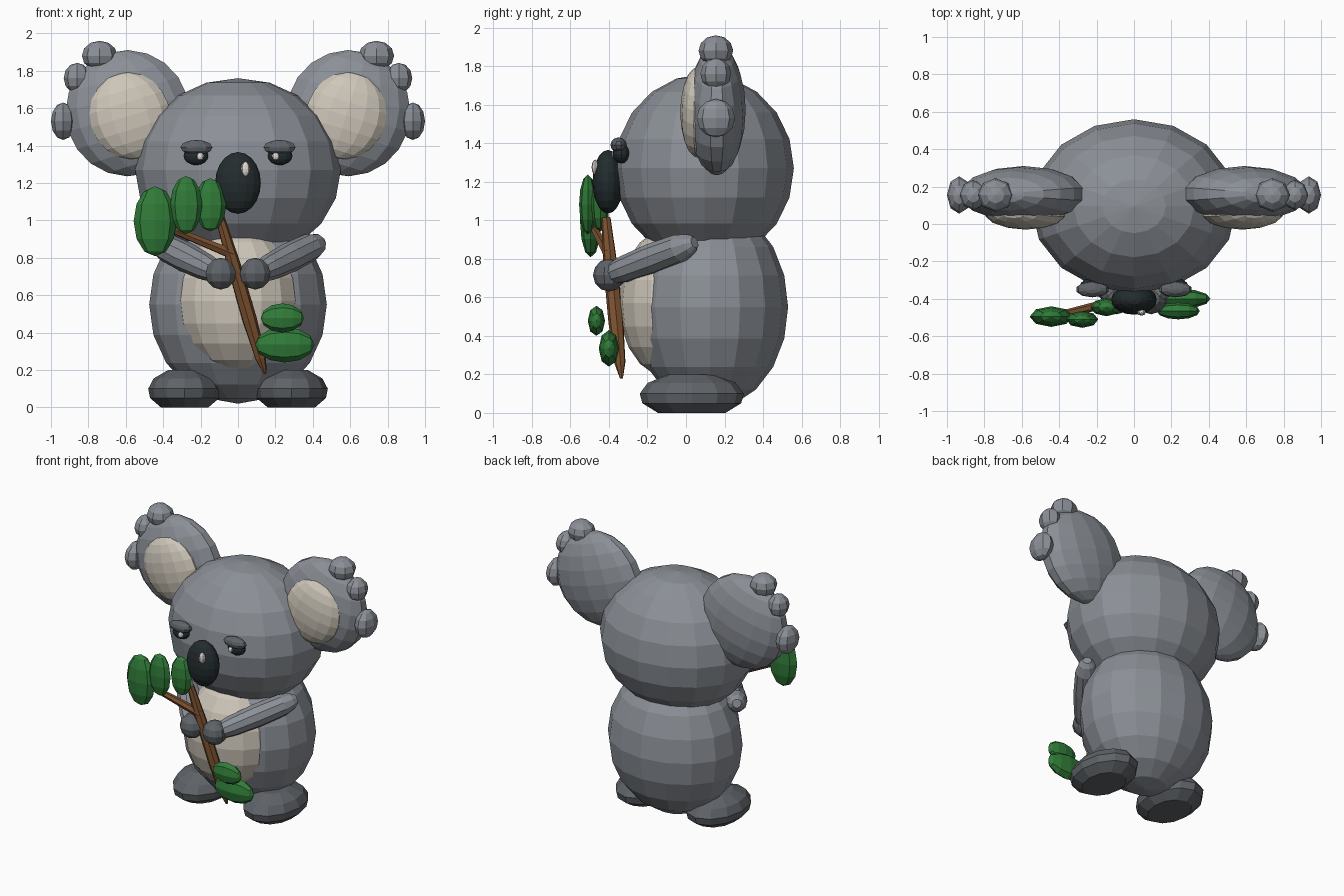
import bpy, bmesh, math
from mathutils import Matrix, Vector

if "Cube" in bpy.data.objects:
    bpy.data.objects.remove(bpy.data.objects["Cube"])


def material(name, r, g, b):
    m = bpy.data.materials.new(name)
    m.diffuse_color = (r, g, b, 1)
    m.use_nodes = True
    m.node_tree.nodes["Principled BSDF"].inputs["Base Color"].default_value = m.diffuse_color
    return m


GREY = material("grey fur", 0.26, 0.28, 0.31)
DARK = material("dark grey fur", 0.115, 0.125, 0.138)
BLACK = material("nose black", 0.017, 0.025, 0.027)
CREAM = material("cream fur", 0.62, 0.57, 0.49)
WHITE = material("highlight", 0.75, 0.72, 0.67)
GREEN = material("leaf green", 0.03, 0.2, 0.04)
BROWN = material("bark brown", 0.2, 0.082, 0.028)


def finish(name, bm, mat):
    bmesh.ops.recalc_face_normals(bm, faces=bm.faces)
    mesh = bpy.data.meshes.new(name)
    bm.to_mesh(mesh)
    bm.free()
    mesh.materials.append(mat)
    obj = bpy.data.objects.new(name, mesh)
    bpy.context.collection.objects.link(obj)
    return obj


def ball(name, centre, radii, mat, seg=16, rings=10, tilt=0.0, axis='Z'):
    """Faceted ellipsoid; axis is the direction of its poles, tilt turns it about y."""
    bm = bmesh.new()
    bmesh.ops.create_uvsphere(bm, u_segments=seg, v_segments=rings, radius=1)
    turn = Matrix.Identity(4)
    if axis == 'X':
        turn = Matrix.Rotation(math.pi / 2, 4, 'Y')
    elif axis == 'Y':
        turn = Matrix.Rotation(math.pi / 2, 4, 'X')
    bm.transform(Matrix.Translation(centre) @ Matrix.Rotation(tilt, 4, 'Y')
                 @ Matrix.Diagonal((*radii, 1)) @ turn)
    return finish(name, bm, mat)


def loft(name, rings, mat, seg, direction=(0, 0, 1)):
    """Closed skin through (centre, radius_u, radius_v) rings facing one direction."""
    bm = bmesh.new()
    rot = Vector(direction).to_track_quat('Z', 'Y')
    loops = []
    for centre, ru, rv in rings:
        loop = []
        for i in range(seg):
            a = 2 * math.pi * i / seg
            offset = rot @ Vector((ru * math.cos(a), rv * math.sin(a), 0))
            loop.append(bm.verts.new(Vector(centre) + offset))
        loops.append(loop)
    for low, high in zip(loops, loops[1:]):
        for i in range(seg):
            j = (i + 1) % seg
            bm.faces.new((low[i], low[j], high[j], high[i]))
    bm.faces.new(loops[0][::-1])
    bm.faces.new(loops[-1])
    return finish(name, bm, mat)


def limb(name, start, end, profile, mat, seg):
    """Tapered rod; profile holds (fraction along, radius)."""
    a, b = Vector(start), Vector(end)
    return loft(name, [(a.lerp(b, t), r, r) for t, r in profile], mat, seg, b - a)


# Torso and head
ball("body", (0, 0.125, 0.55), (0.475, 0.405, 0.53), GREY)
ball("belly", (0, -0.08, 0.57), (0.33, 0.27, 0.39), CREAM)
ball("head", (0, 0.095, 1.27), (0.55, 0.465, 0.49), GREY)

# Nose with its glint
ball("nose", (0, -0.405, 1.2), (0.122, 0.08, 0.165), BLACK, 16, 10)
ball("nose_highlight", (0.04, -0.472, 1.275), (0.024, 0.018, 0.04), WHITE, 8, 6)

ARM = [(0, 0.03), (0.05, 0.055), (0.16, 0.075), (0.45, 0.08),
       (0.75, 0.07), (0.93, 0.05), (1, 0.025)]
FOOT = [(0, 0.65), (0.05, 0.95), (0.1, 1.0), (0.155, 0.85), (0.2, 0.45)]
TUFTS = [((0.74, 0.155, 1.88), (0.095, 0.09, 0.08)),
         ((0.86, 0.155, 1.76), (0.072, 0.08, 0.082)),
         ((0.935, 0.155, 1.53), (0.065, 0.1, 0.1))]

for side, s in (("left", -1), ("right", 1)):
    # Ears with pale inside and fluffy tufts
    ball(f"{side}_ear", (s * 0.59, 0.16, 1.573), (0.34, 0.15, 0.338), GREY, 14, 10, s * 0.3)
    ball(f"{side}_inner_ear", (s * 0.578, 0.06, 1.56), (0.22, 0.09, 0.235), CREAM, 14, 10, s * 0.3)
    for i, (c, r) in enumerate(TUFTS):
        ball(f"{side}_ear_tuft_{i + 1}", (s * c[0], c[1], c[2]), r, GREY, 8, 6)

    # Sleepy eyes
    ball(f"{side}_eye", (s * 0.225, -0.335, 1.345), (0.066, 0.045, 0.05), BLACK, 12, 8)
    ball(f"{side}_eyelid", (s * 0.222, -0.35, 1.39), (0.09, 0.042, 0.04), DARK, 10, 6)
    ball(f"{side}_eye_highlight", (s * 0.202, -0.375, 1.342), (0.02, 0.012, 0.02), WHITE, 8, 6)

    # Arms, hands and flat-soled feet
    limb(f"{side}_arm", (s * 0.445, 0.045, 0.885), (s * 0.07, -0.44, 0.70), ARM, GREY, 10)
    ball(f"{side}_hand", (s * 0.092, -0.4, 0.715), (0.086, 0.083, 0.085), DARK, 10, 6)
    loft(f"{side}_foot", [((s * 0.285, 0.03, z), 0.195 * k, 0.27 * k) for z, k in FOOT], DARK, 12)

# Branch held in the hands
limb("branch", (-0.095, -0.415, 1.01), (0.145, -0.335, 0.18),
     [(0, 0.025), (0.3, 0.038), (0.65, 0.04), (0.9, 0.03), (1, 0.008)], BROWN, 7)
limb("side_twig", (-0.03, -0.4, 0.82), (-0.4, -0.485, 0.97), [(0, 0.03), (1, 0.018)], BROWN, 6)

# Leaves: upright ones on the twig, sideways ones at the foot of the branch
LEAVES = [((-0.443, -0.495, 0.995), (0.115, 0.055, 0.187), 'Z'),
          ((-0.277, -0.51, 1.082), (0.086, 0.045, 0.155), 'Z'),
          ((-0.148, -0.445, 1.083), (0.085, 0.048, 0.142), 'Z'),
          ((0.237, -0.465, 0.478), (0.115, 0.045, 0.078), 'X'),
          ((0.25, -0.4, 0.335), (0.158, 0.053, 0.095), 'X')]
for i, (c, r, axis) in enumerate(LEAVES):
    ball(f"leaf_{i + 1}", c, r, GREEN, 8, 6, 0, axis)
